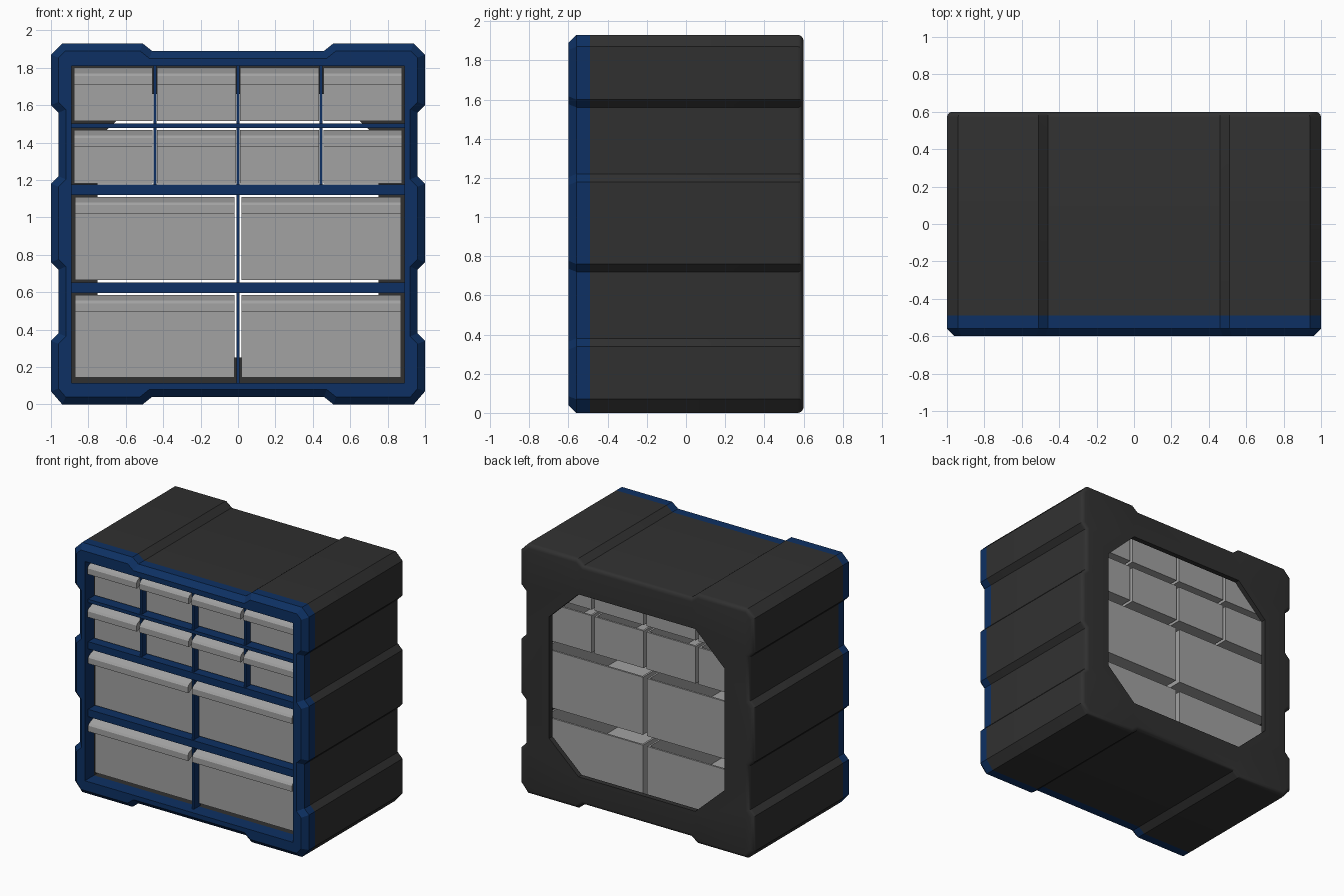
import bpy, bmesh, math
from mathutils import Vector

if "Cube" in bpy.data.objects:
    bpy.data.objects.remove(bpy.data.objects["Cube"])


def material(name, rgb):
    m = bpy.data.materials.new(name)
    m.diffuse_color = (*rgb, 1)
    m.use_nodes = True
    m.node_tree.nodes["Principled BSDF"].inputs["Base Color"].default_value = m.diffuse_color
    return m


BLUE = material("navy blue", (0.004, 0.03, 0.125))
DARK = material("charcoal", (0.03, 0.03, 0.03))
GREY = material("drawer grey", (0.36, 0.36, 0.36))


def loft(name, loops, mat, closed=False, caps=False):
    """Join successive loops: quads for equal counts, flat fill otherwise."""
    bm = bmesh.new()
    rings = []
    for pts in loops:
        vs = [bm.verts.new(p) for p in pts]
        n = len(vs)
        es = [bm.edges.new((vs[i], vs[(i + 1) % n])) for i in range(n)]
        rings.append((vs, es))
    pairs = list(zip(rings, rings[1:]))
    if closed:
        pairs.append((rings[-1], rings[0]))
    for (va, ea), (vb, eb) in pairs:
        n = len(va)
        if n == len(vb):
            for i in range(n):
                j = (i + 1) % n
                bm.faces.new((va[i], va[j], vb[j], vb[i]))
        else:
            bmesh.ops.triangle_fill(bm, use_beauty=True, edges=ea + eb)
    if caps:
        bm.faces.new(rings[0][0])
        bm.faces.new(rings[-1][0])
    bmesh.ops.recalc_face_normals(bm, faces=bm.faces[:])
    me = bpy.data.meshes.new(name)
    bm.to_mesh(me)
    bm.free()
    me.materials.append(mat)
    ob = bpy.data.objects.new(name, me)
    bpy.context.collection.objects.link(ob)
    return ob


def inset(pts, d):
    """Mitred inward offset of a clockwise outline."""
    out = []
    for i, p in enumerate(pts):
        p, a, b = Vector(p), Vector(pts[i - 1]), Vector(pts[(i + 1) % len(pts)])
        u, v = (p - a).normalized(), (b - p).normalized()
        n1, n2 = Vector((u.y, -u.x)), Vector((v.y, -v.x))
        out.append(tuple(p + (n1 + n2) * (d / (1 + n1.dot(n2)))))
    return out


def at_y(pts, y):
    return [(x, y, z) for x, z in pts]


def rect(a0, a1, b0, b1):
    return [(a0, b1), (a1, b1), (a1, b0), (a0, b0)]


def box(name, x0, x1, y0, y1, z0, z1, mat):
    r = rect(x0, x1, z0, z1)
    return loft(name, [at_y(r, y0), at_y(r, y1)], mat, caps=True)


# notched cabinet outline (x, z), right half then mirrored
half = [(0.46, 1.89), (0.51, 1.93), (0.94, 1.93), (1, 1.87), (1, 1.60), (0.96, 1.56),
        (0.96, 1.22), (1, 1.18), (1, 0.76), (0.96, 0.72), (0.96, 0.38), (1, 0.34),
        (1, 0.07), (0.94, 0), (0.51, 0), (0.46, 0.04)]
outline = half + [(-x, z) for x, z in reversed(half)]
opening = rect(-0.89, 0.89, 0.115, 1.81)
hole_half = [(0.5, 1.66), (0.75, 1.42), (0.75, 0.48), (0.5, 0.25)]
hole = hole_half + [(-x, z) for x, z in reversed(hole_half)]

# cabinet shell with rounded back edge and an octagonal rear window
R = 0.03
back = []
for k in range(5):
    t = math.pi / 2 * k / 4
    back.append(at_y(inset(outline, R * (1 - math.cos(t))), 0.6 - R + R * math.sin(t)))
body = loft("cabinet_body",
            [at_y(outline, -0.49)] + back +
            [at_y(hole, 0.6), at_y(hole, 0.56), at_y(opening, 0.56), at_y(opening, -0.49)],
            DARK, closed=True)

# bevelled front frame
loft("front_frame",
     [at_y(outline, -0.49), at_y(outline, -0.56), at_y(inset(outline, 0.04), -0.6),
      at_y(opening, -0.6), at_y(opening, -0.49)], BLUE, closed=True)

# shelves and dividers in the frame
for i, (z0, z1) in enumerate([(0.595, 0.652), (1.12, 1.175), (1.477, 1.503)]):
    box(f"shelf_{i}", -0.89, 0.89, -0.56, -0.47, z0, z1, BLUE)
for i, x in enumerate((-0.445, 0, 0.445)):
    box(f"upper_divider_{i}", x - 0.008, x + 0.008, -0.55, -0.47, 1.175, 1.81, BLUE)
box("lower_divider", -0.008, 0.008, -0.55, -0.47, 0.115, 1.12, BLUE)


def drawer(name, x0, x1, z0, z1):
    """Open tray with a sloping pull lip along its top front edge."""
    w = 0.015
    outer, inner = rect(x0, x1, -0.5, 0.5), rect(x0 + w, x1 - w, -0.5 + w, 0.5 - w)
    loft(name, [[(x, y, z) for x, y in r] for r, z in
                ((outer, z0), (outer, z1), (inner, z1), (inner, z0 + w))], GREY, caps=True)
    prof = [(-0.5, z1), (-0.575, z1 - 0.03), (-0.585, z1 - 0.045), (-0.585, z1 - 0.09),
            (-0.57, z1 - 0.09), (-0.5, z1 - 0.05)]
    loft(name + "_lip", [[(x, y, z) for y, z in prof] for x in (x0, x1)], GREY, caps=True)


# drawers: two rows of four small, two rows of two large
for r, (z0, z1, count, gap) in enumerate([(1.515, 1.80, 4, 0.012), (1.182, 1.468, 4, 0.012),
                                          (0.665, 1.11, 2, 0.018), (0.145, 0.585, 2, 0.018)]):
    step = 1.78 / count
    for c in range(count):
        x0 = -0.89 + c * step
        drawer(f"drawer_{r}_{c}", x0 + gap, x0 + step - gap, z0, z1)

# smooth only the rounded back edge
bpy.ops.object.select_all(action='DESELECT')
body.select_set(True)
bpy.context.view_layer.objects.active = body
bpy.ops.object.shade_smooth_by_angle(angle=math.radians(30))
